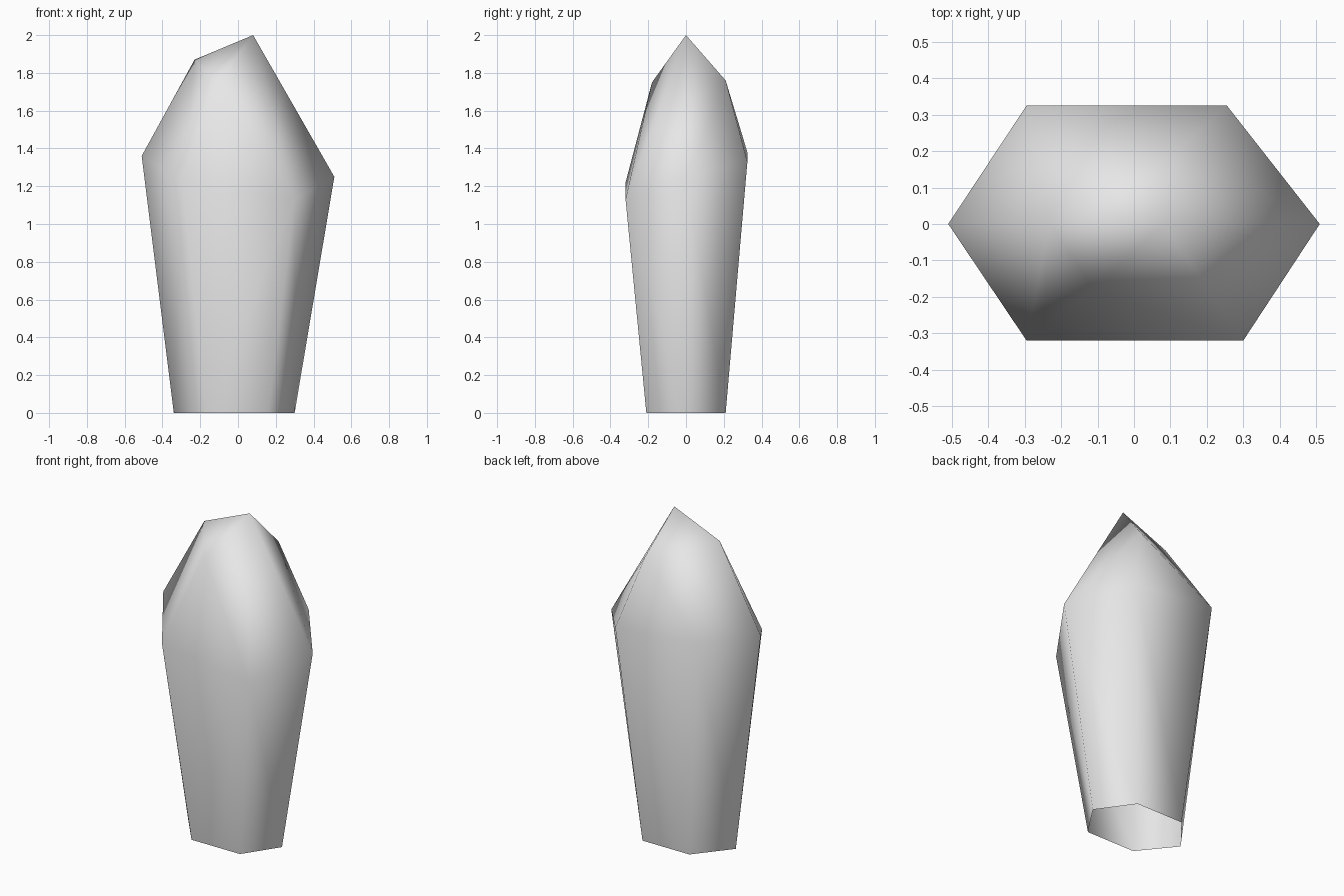
import bpy
import bmesh

cube = bpy.data.objects.get("Cube")
if cube:
    bpy.data.objects.remove(cube, do_unlink=True)

# Single stone colour
stone = bpy.data.materials.new("pale_grey_stone")
stone.use_nodes = True
grey = (0.8, 0.8, 0.8, 1.0)
stone.diffuse_color = grey
stone.node_tree.nodes["Principled BSDF"].inputs["Base Color"].default_value = grey

# Six-sided open foot, counter-clockwise from the -x corner
foot = [(-0.34, 0, 0), (-0.17, -0.21, 0), (0.16, -0.21, 0),
        (0.30, 0, 0), (0.15, 0.21, 0), (-0.17, 0.21, 0)]

# Wide shoulder with uneven heights
shoulder = [(-0.51, 0, 1.36), (-0.295, -0.32, 1.22), (0.30, -0.32, 1.13),
            (0.51, 0, 1.25), (0.255, 0.325, 1.33), (-0.295, 0.325, 1.38)]

# Broken tip: peak, lower peak, front and back facet corners
tip = [(0.08, 0, 2.0), (-0.23, 0, 1.87), (-0.11, -0.18, 1.75), (0.13, 0.21, 1.76)]

# Crystal body
bm = bmesh.new()
lower = [bm.verts.new(p) for p in foot]
upper = [bm.verts.new(p) for p in shoulder]
crown = [bm.verts.new(p) for p in tip]

# The facets wrap tightly around the corners
bmesh.ops.convex_hull(bm, input=lower + upper + crown)

# Leave the foot open
base = [f for f in bm.faces if all(v.co.z < 0.01 for v in f.verts)]
bmesh.ops.delete(bm, geom=base, context='FACES')
bmesh.ops.recalc_face_normals(bm, faces=bm.faces[:])
for face in bm.faces:
    face.smooth = True

mesh = bpy.data.meshes.new("crystal_shard")
bm.to_mesh(mesh)
bm.free()
mesh.materials.append(stone)
crystal = bpy.data.objects.new("crystal_shard", mesh)
bpy.context.collection.objects.link(crystal)
